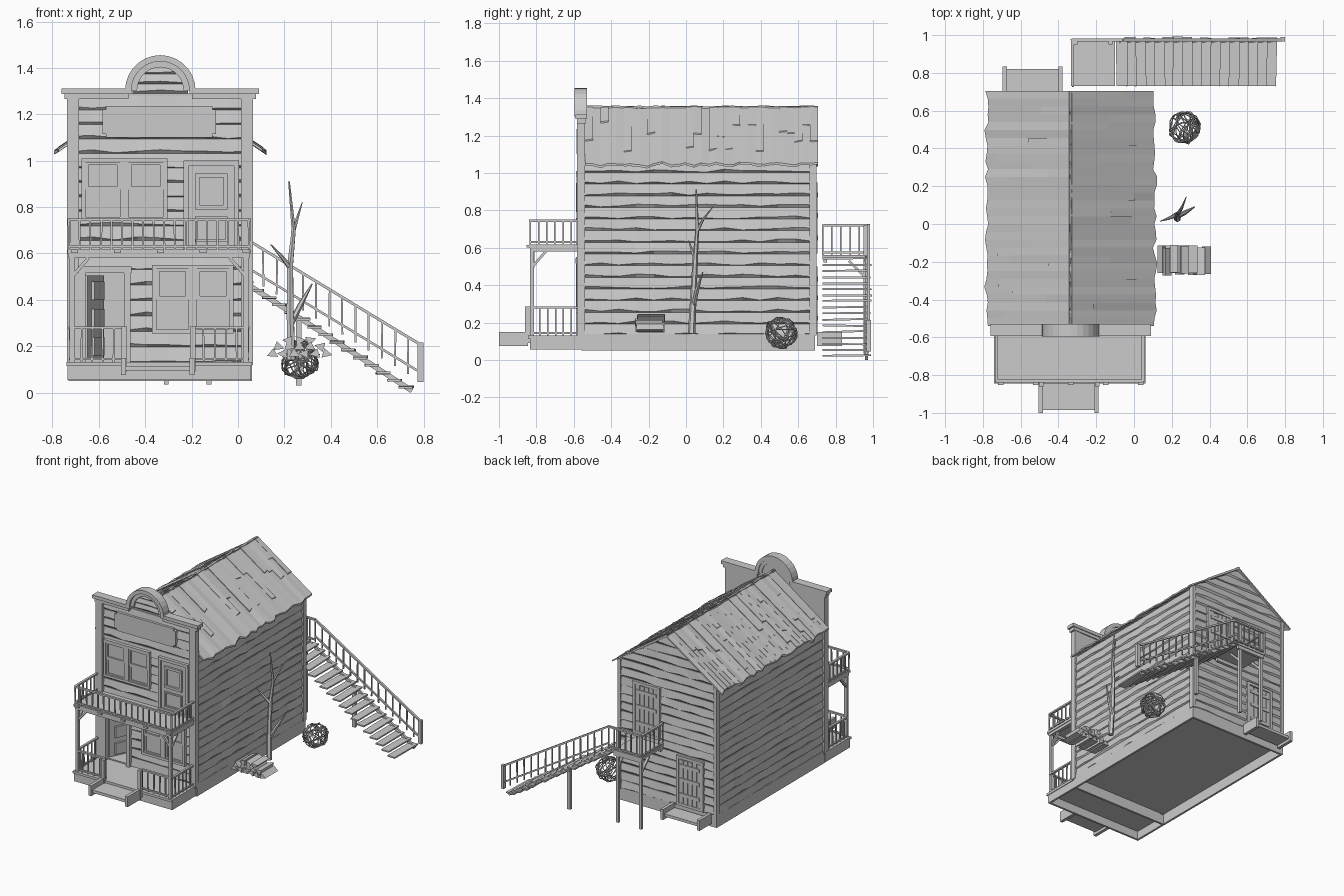
import bpy, bmesh, math, random
from mathutils import Vector as V

if "Cube" in bpy.data.objects:
    bpy.data.objects.remove(bpy.data.objects["Cube"])
random.seed(7)
R = random.uniform
CX = -0.335

def hexa(bm, p):
    v = [bm.verts.new(q) for q in p]
    for f in ((0, 1, 2, 3), (7, 6, 5, 4), (0, 4, 5, 1), (1, 5, 6, 2), (2, 6, 7, 3), (3, 7, 4, 0)):
        bm.faces.new([v[i] for i in f])

def box(bm, x0, x1, y0, y1, z0, z1):
    hexa(bm, [(x, y, z) for z in (z0, z1) for x, y in ((x0, y0), (x1, y0), (x1, y1), (x0, y1))])

def beam(bm, a, b, w, h):
    a, b = V(a), V(b)
    d = (b - a).normalized()
    s = d.cross(V((0, 0, 1))) if abs(d.z) < .95 else V((1, 0, 0))
    s.normalize()
    u = s.cross(d)
    hexa(bm, [c + s * i * w / 2 + u * j * h / 2 for c in (a, b) for i, j in ((-1, -1), (1, -1), (1, 1), (-1, 1))])

def finish(name, bm):
    bmesh.ops.recalc_face_normals(bm, faces=bm.faces)
    me = bpy.data.meshes.new(name)
    bm.to_mesh(me)
    bm.free()
    ob = bpy.data.objects.new(name, me)
    bpy.context.collection.objects.link(ob)
    return ob

def siding(bm, axis, c, sign, span, z0, z1, rows):
    # tilted clapboards with ragged lower edges
    P = lambda s, o, z: (s, c + sign * o, z) if axis == 'x' else (c + sign * o, s, z)
    for r in range(rows):
        za, zb = (z0 + (z1 - z0) * (r + k) / rows for k in (0, 1))
        (a0, a1), (b0, b1) = span(za), span(zb)
        n = max(2, int((a1 - a0) / .09))
        cols = []
        for i in range(n + 1):
            t = i / n
            sa, sb = a0 + (a1 - a0) * t, b0 + (b1 - b0) * t
            cols.append([bm.verts.new(p) for p in (P(sa, .001, za), P(sa, R(.011, .015), za + R(.003, .018)),
                                                   P(sb, R(.004, .007), zb), P(sb, .001, zb))])
        for p, q in zip(cols, cols[1:]):
            for k in (0, 1, 2):
                bm.faces.new((p[k], q[k], q[k + 1], p[k + 1]))

def railing(bm, a, b, h, n, low=.015):
    a, b = V(a), V(b)
    up = V((0, 0, 1))
    beam(bm, a + up * h, b + up * h, .016, .012)
    beam(bm, a + up * low, b + up * low, .012, .01)
    for i in range(n + 1):
        p = a.lerp(b, i / n)
        beam(bm, p, p + up * h + V((R(-.003, .003), 0, 0)), .008, .008)

def frame(bm, x0, x1, z0, z1, y, w=.022, t=.02):
    for u in (x0, x1 - w):
        box(bm, u, u + w, y - t, y + t, z0, z1)
    for u in (z0, z1 - w):
        box(bm, x0, x1, y - t * 1.1, y + t, u, u + w)

# house core with a doorway recess
bm = bmesh.new()
prof = [(-.716, .125), (.046, .125), (.046, 1.065), (CX, 1.337), (-.716, 1.065)]
bm.faces.new([bm.verts.new((x, -.55, z)) for x, z in prof])
g = bmesh.ops.extrude_face_region(bm, geom=bm.faces[:])
bmesh.ops.translate(bm, verts=[v for v in g['geom'] if isinstance(v, bmesh.types.BMVert)], vec=(0, 1.23, 0))
body = finish("house_body", bm)
bm = bmesh.new()
box(bm, -.665, -.485, -.7, -.3, .14, .52)
cut = finish("doorway_cutter", bm)
cut.hide_render = True
m = body.modifiers.new("doorway", 'BOOLEAN')
m.operation, m.object = 'DIFFERENCE', cut
bpy.context.view_layer.objects.active = body
bpy.ops.object.modifier_apply(modifier="doorway")
bpy.data.objects.remove(cut)

# open foundation skirt
bm = bmesh.new()
for x in (-.73, .045):
    box(bm, x, x + .015, -.56, .69, .05, .14)
for y in (-.56, .675):
    box(bm, -.73, .06, y, y + .015, .05, .14)
finish("foundation_skirt", bm)

# clapboard walls
bm = bmesh.new()
for c, s in ((-.716, -1), (.046, 1)):
    siding(bm, 'y', c, s, lambda z: (-.55, .68), .13, 1.065, 15)
hw = lambda z: max(.004, min(.38, (1.337 - z) / .689))
siding(bm, 'x', .68, 1, lambda z: (CX - hw(z), CX + hw(z)), .13, 1.33, 19)
siding(bm, 'x', -.555, -1, lambda z: (-.725, -.665), .13, .53, 6)
siding(bm, 'x', -.555, -1, lambda z: (-.485, .055), .13, .53, 6)
siding(bm, 'x', -.555, -1, lambda z: (-.725, .055), .53, 1.28, 12)
ar = lambda z: math.sqrt(max(.0002, .12 ** 2 - (z - 1.30) ** 2))
siding(bm, 'x', -.555, -1, lambda z: (CX - ar(z), CX + ar(z)), 1.29, 1.415, 3)
finish("clapboards", bm)

# corner trim
bm = bmesh.new()
for x in (-.735, .04):
    box(bm, x, x + .025, .66, .697, .13, 1.075)
for x in (-.738, .013):
    box(bm, x, x + .052, -.583, -.54, .12, 1.28)
finish("corner_trim", bm)

# false front with arched crest
bm = bmesh.new()
box(bm, -.73, .06, -.556, -.543, 1.02, 1.29)
for x0, x1 in ((-.76, -.46), (-.21, .09)):
    box(bm, x0, x1, -.592, -.53, 1.288, 1.312)
    box(bm, x0 + .012, x1 - .012, -.583, -.536, 1.265, 1.29)
N = 14
for r0, r1, y, yb in ((.125, .152, -.595, -.53), (.1, .13, -.58, -.536), (.0, .128, -.556, -.543)):
    for i in range(N):
        p = []
        for a in (math.pi * i / N, math.pi * (i + 1) / N):
            for rr, yy in ((r0, y), (r1, y), (r1, yb), (r0, yb)):
                p.append((CX + max(rr, .002) * math.cos(a), yy, 1.303 + max(rr, .002) * math.sin(a)))
        hexa(bm, p)
box(bm, CX - .12, CX + .12, -.556, -.543, 1.285, 1.305)
finish("false_front", bm)
bm = bmesh.new()
box(bm, -.585, -.095, -.585, -.56, 1.1, 1.235)
bmesh.ops.bevel(bm, geom=[e for e in bm.edges if abs(e.verts[0].co.y - e.verts[1].co.y) > .01], offset=.015, segments=2, affect='EDGES')
finish("blank_sign_board", bm)

# weathered roof boards: continuous warped sheets with occasional raised slats
bm = bmesh.new()
slope = lambda d: 1.352 - .68 * d
n = 30
for s in (-1, 1):
    edge = [(.447 + R(-.012, .012), R(-.004, .004), R(-.005, .005)) for _ in range(n + 1)]
    for i in range(n):
        y0 = -.54 + 1.245 * i / n
        y1 = y0 + 1.245 / n
        (e0, a0, b0), (e1, a1, b1) = edge[i], edge[i + 1]
        lay = [(-.008, e0, e1, a0, a1, b0, b1, 0)]
        if R(0, 1) < .55:
            k = R(.10, .4)
            lay.append((0, k, k + R(-.01, .01), a0, a1, a0 * .3, a1 * .3, R(.002, .006)))
        for d0, f0, f1, p0, p1, q0, q1, up in lay:
            q = [(d0, y0, p0), (f0, y0, q0), (f1, y1, q1 + R(0, .005)), (d0, y1, p1)]
            hexa(bm, [(CX + s * d, y, slope(d) + up + h + dz) for dz in (-.012, 0) for d, y, h in q])
finish("roof_boards", bm)

# front windows
bm = bmesh.new()
for x0, z0, w, h in ((-.675, .74, .185, .27), (-.49, .74, .185, .27), (-.37, .255, .175, .295), (-.195, .255, .175, .295)):
    frame(bm, x0, x0 + w, z0, z0 + h, -.565, .018)
    box(bm, x0 + .018, x0 + w - .018, -.57, -.55, z0 + .01, z0 + h - .01)
    frame(bm, x0 + .018, x0 + w - .018, z0 + .015, z0 + h / 2, -.565, .013, .01)
    frame(bm, x0 + .018, x0 + w - .018, z0 + h / 2, z0 + h - .015, -.565, .013, .014)
finish("front_windows", bm)

# front doors
bm = bmesh.new()
frame(bm, -.235, .005, .61, 1.0, -.565)
box(bm, -.215, -.015, -.575, -.55, .62, .98)
frame(bm, -.185, -.045, .79, .945, -.575, .018, .013)
frame(bm, -.185, -.045, .65, .76, -.575, .01, .009)
finish("upper_front_door", bm)
bm = bmesh.new()
for x in (-.685, -.492):
    box(bm, x, x + .028, -.588, -.54, .13, .53)
box(bm, -.69, -.46, -.59, -.54, .515, .545)
beam(bm, (-.655, -.55, .325), (-.585, -.40, .325), .015, .36)
for z in (.2, .32, .44):
    beam(bm, (-.63, -.518, z), (-.588, -.428, z), .026, .08)
finish("open_front_door", bm)

# plank doors at the back
bm = bmesh.new()
for x0, z0, z1 in ((-.28, .57, .95), (-.63, .14, .5)):
    frame(bm, x0, x0 + .22, z0, z1, .69, .02, .012)
    for i in range(5):
        box(bm, x0 + .02 + i * .036, x0 + .053 + i * .036, .68, R(.697, .7), z0 + .01, z1 - .02 + R(-.01, 0))
    for z in (z0 + .07, (z0 + z1) / 2, z1 - .08):
        box(bm, x0 + .03, x0 + .19, .69, .705, z, z + .025)
finish("back_plank_doors", bm)

# porch and balcony
bm = bmesh.new()
box(bm, -.735, .055, -.835, -.82, .055, .12)
for x in (-.735, .04):
    box(bm, x, x + .015, -.835, -.55, .055, .12)
box(bm, -.74, .06, -.845, -.55, .115, .132)
finish("porch_deck", bm)
bm = bmesh.new()
box(bm, -.735, .055, -.84, -.55, .60, .618)
box(bm, -.73, .05, -.835, -.81, .58, .60)
for x in (-.73, .025):
    box(bm, x, x + .025, -.82, -.55, .58, .60)
for x in (-.70, -.515, -.33, -.145, .04):
    box(bm, x - .02, x + .01, -.852, -.82, .602, .616)
finish("balcony_deck", bm)
bm = bmesh.new()
for x, s in ((-.715, 1), (.035, -1)):
    box(bm, x - .011, x + .011, -.835, -.813, .13, .59)
    beam(bm, (x, -.82, .50), (x + s * .07, -.82, .58), .018, .014)
    beam(bm, (x, -.82, .50), (x, -.75, .58), .018, .014)
for x in (-.49, -.195):
    box(bm, x - .012, x + .012, -.86, -.835, .09, .285)
finish("porch_posts", bm)
bm = bmesh.new()
railing(bm, (-.728, -.832, .615), (.048, -.832, .615), .13, 17)
for x in (-.728, .048):
    railing(bm, (x, -.832, .615), (x, -.57, .615), .13, 6)
for x in (-.722, .042):
    railing(bm, (x, -.825, .13), (x, -.57, .13), .15, 6)
railing(bm, (-.722, -.825, .13), (-.49, -.825, .13), .15, 5)
railing(bm, (-.195, -.825, .13), (.042, -.825, .13), .15, 5)
finish("porch_railings", bm)

# front and back steps
bm = bmesh.new()
for x0, ya, yb in ((-.505, -.985, -.845), (-.695, .70, .82)):
    box(bm, x0, x0 + .315, ya, yb, .095, .115)
    for x in (x0, x0 + .295):
        box(bm, x, x + .022, ya - (.015 if ya < 0 else 0), yb + (.015 if ya > 0 else 0), .075, .15)
finish("entry_steps", bm)

# back landing and staircase
bm = bmesh.new()
box(bm, -.33, -.10, .73, .98, .545, .562)
for y in (.735, .955):
    box(bm, -.325, -.10, y, y + .02, .52, .545)
for x in (-.31, -.125):
    box(bm, x - .01, x + .01, .95, .97, .035, .72)
    beam(bm, (x, .96, .44), (x, .87, .53), .016, .014)
box(bm, .25, .274, .955, .975, .03, .33)
box(bm, .775, .799, .965, .99, .045, .215)
finish("landing_and_posts", bm)
bm = bmesh.new()
for i in range(17):
    x, z = .725 - i * .0495, .022 + i * .0325
    beam(bm, (x + R(-.005, .005), .73, z + R(-.004, .004)), (x + R(-.004, .004), .985 + R(-.01, .01), z + R(-.004, .004)), .06, .01)
beam(bm, (.75, .965, .008), (-.08, .965, .545), .016, .022)
finish("stair_treads", bm)
bm = bmesh.new()
railing(bm, (-.06, .975, .56), (.79, .975, .045), .16, 15, .04)
railing(bm, (-.33, .975, .56), (-.06, .975, .56), .16, 6)
railing(bm, (-.325, .975, .56), (-.325, .73, .56), .16, 5)
finish("stair_railing", bm)

# tubes for tree and tumbleweed
def tubes(name, paths, depth, cyclic=False):
    cu = bpy.data.curves.new(name, 'CURVE')
    cu.dimensions, cu.bevel_depth, cu.bevel_resolution, cu.use_fill_caps = '3D', depth, 1, True
    for pts in paths:
        sp = cu.splines.new('POLY')
        sp.points.add(len(pts) - 1)
        sp.use_cyclic_u, sp.use_smooth = cyclic, False
        for q, (x, y, z, r) in zip(sp.points, pts):
            q.co, q.radius = (x, y, z, 1), r
    ob = bpy.data.objects.new(name, cu)
    bpy.context.collection.objects.link(ob)
    bpy.ops.object.select_all(action='DESELECT')
    ob.select_set(True)
    bpy.context.view_layer.objects.active = ob
    bpy.ops.object.convert(target='MESH')

tubes("dead_tree", [
    [(.23, .03, .14, 1), (.225, .04, .35, .85), (.225, .05, .55, .7), (.24, .06, .70, .5), (.22, .055, .91, .2)],
    [(.237, .06, .69, .5), (.255, .09, .75, .35), (.277, .145, .82, .1)],
    [(.225, .05, .54, .6), (.185, .03, .59, .4), (.14, .015, .64, .1)],
    [(.225, .04, .29, .7), (.27, .06, .38, .6), (.32, .09, .47, .15)]], .02)
loops = []
for k in range(18):
    nrm = V((R(-1, 1), R(-1, 1), R(-1, 1))).normalized()
    a = nrm.orthogonal().normalized()
    b, off, rr = nrm.cross(a), R(-.045, .045), R(.076, .09)
    r = math.sqrt(rr * rr - off * off)
    pts = []
    for i in range(12):
        t = i * math.tau / 12
        p = V((.265, .51, .145)) + nrm * (off + R(-.007, .007)) + (a * math.cos(t) + b * math.sin(t)) * r * R(.92, 1.04)
        pts.append((*p, 1))
    loops.append(pts)
tubes("tumbleweed", loops, .003, True)

# split firewood pile
bm = bmesh.new()
for cnt, z in ((6, .168), (5, .198), (3, .225)):
    for i in range(cnt):
        x, ph, y0 = .265 + (i - (cnt - 1) / 2) * .046, R(0, 6.28), R(-.275, -.255)
        e = [[bm.verts.new((x + .028 * math.cos(ph + j * math.tau / 3), y, z + .024 * math.sin(ph + j * math.tau / 3)))
              for j in range(3)] for y in (y0, y0 + .145)]
        bm.faces.new(e[0])
        bm.faces.new(e[1])
        for j in range(3):
            bm.faces.new((e[0][j], e[0][j - 2], e[1][j - 2], e[1][j]))
finish("firewood_pile", bm)
